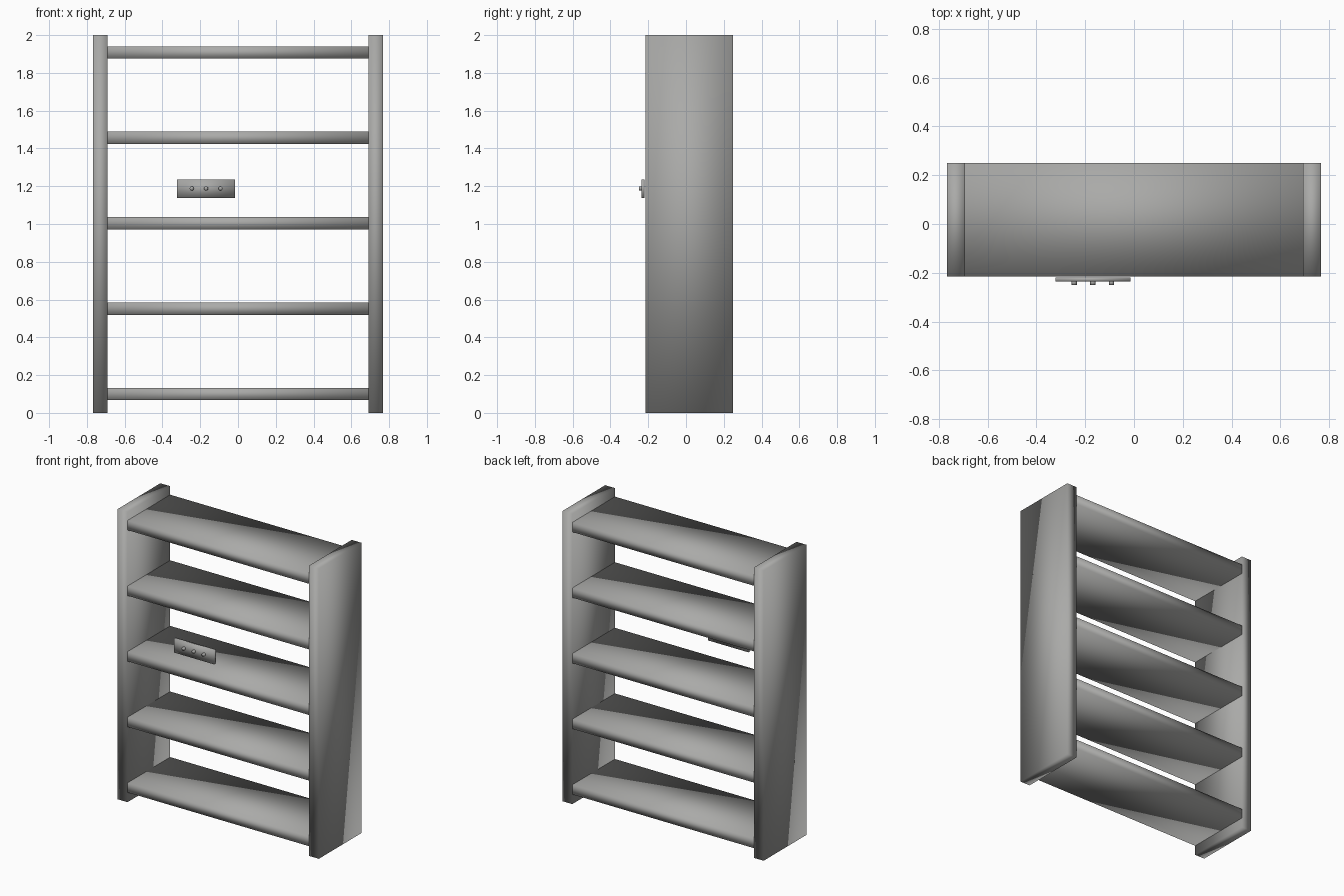
import bpy
import math

default = bpy.data.objects.get("Cube")
if default:
    bpy.data.objects.remove(default, do_unlink=True)

# One plain grey for the whole bookcase
grey = bpy.data.materials.new("plain_grey")
grey.use_nodes = True
colour = (0.4, 0.4, 0.39, 1)
grey.diffuse_color = colour
grey.node_tree.nodes["Principled BSDF"].inputs["Base Color"].default_value = colour


def finish(name):
    """Name the active object, colour it and shade it smooth all over."""
    obj = bpy.context.object
    obj.name = name
    obj.data.materials.append(grey)
    bpy.ops.object.transform_apply(location=False, rotation=True, scale=True)
    bpy.ops.object.shade_smooth()
    return obj


def box(name, low, high):
    """Box between two opposite corners."""
    centre = [(a + b) / 2 for a, b in zip(low, high)]
    bpy.ops.mesh.primitive_cube_add(size=1, location=centre)
    bpy.context.object.scale = [b - a for a, b in zip(low, high)]
    return finish(name)


HALF_WIDTH, SIDE = 0.767, 0.075
FRONT, BACK, HEIGHT = -0.215, 0.25, 2.0
INNER = HALF_WIDTH - SIDE

# Upright side panels
box("left_side", (INNER, FRONT, 0), (HALF_WIDTH, BACK, HEIGHT))
box("right_side", (-HALF_WIDTH, FRONT, 0), (-INNER, BACK, HEIGHT))

# Five evenly spaced shelves, open at front and back
for i in range(5):
    z = 0.067 + i * 0.452
    box(f"shelf_{i + 1}", (-INNER, FRONT, z), (INNER, BACK, z + 0.066))

# Small front plate with three round pegs
box("plate", (-0.322, -0.236, 1.138), (-0.015, -0.219, 1.235))
for i in range(3):
    x = -0.245 + i * 0.0765
    bpy.ops.mesh.primitive_cylinder_add(
        vertices=16, radius=0.011, depth=0.02,
        location=(x, -0.24, 1.188), rotation=(math.pi / 2, 0, 0))
    finish(f"peg_{i + 1}")
